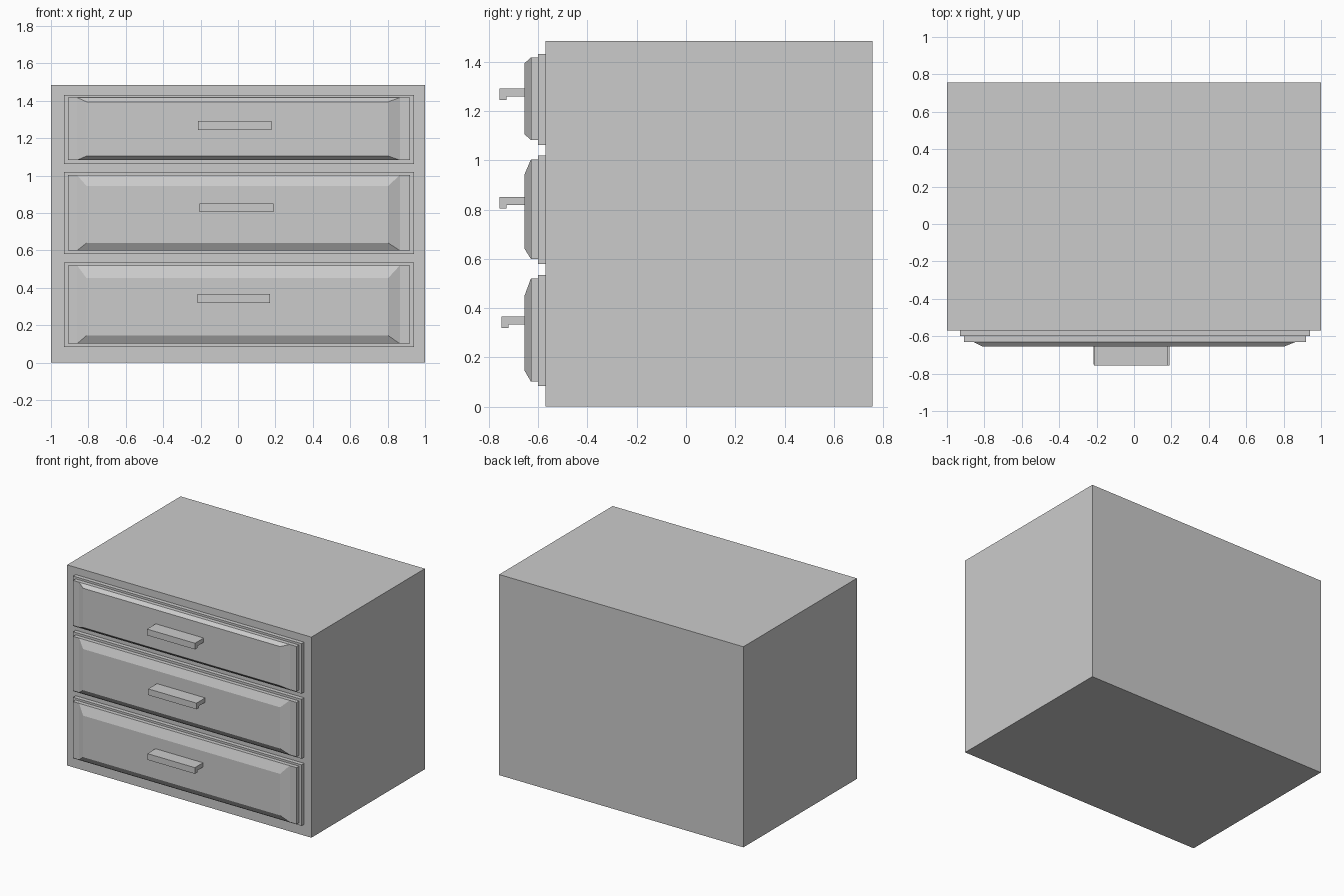
import bpy, bmesh

if "Cube" in bpy.data.objects:
    bpy.data.objects.remove(bpy.data.objects["Cube"])


def make(name, verts, faces):
    mesh = bpy.data.meshes.new(name)
    mesh.from_pydata(verts, [], faces)
    bm = bmesh.new()
    bm.from_mesh(mesh)
    bmesh.ops.recalc_face_normals(bm, faces=bm.faces)
    bm.to_mesh(mesh)
    bm.free()
    obj = bpy.data.objects.new(name, mesh)
    bpy.context.collection.objects.link(obj)
    return obj


def loft(name, back, front, y_back, y_front):
    """Block between two rectangles (x0, x1, z0, z1) facing -y."""
    verts = []
    for (x0, x1, z0, z1), y in ((back, y_back), (front, y_front)):
        verts += [(x0, y, z0), (x1, y, z0), (x1, y, z1), (x0, y, z1)]
    sides = [(i, (i + 1) % 4, (i + 1) % 4 + 4, i + 4) for i in range(4)]
    return make(name, verts, [(0, 1, 2, 3), (4, 5, 6, 7)] + sides)


def extrude_x(name, profile, x0, x1):
    """Sweep a (y, z) profile along x."""
    n = len(profile)
    verts = [(x, y, z) for x in (x0, x1) for y, z in profile]
    sides = [(i, (i + 1) % n, (i + 1) % n + n, i + n) for i in range(n)]
    return make(name, verts, [tuple(range(n)), tuple(range(n, 2 * n))] + sides)


# Cabinet body
body = (-1, 1, 0, 1.485)
loft("cabinet_body", body, body, 0.757, -0.57)

# Drawers: outer plate z, inner plate z, raised face z, handle (x0, x1, top z, front y)
drawers = {
    "bottom": ((0.083, 0.535), (0.102, 0.52), (0.145, 0.452), (-0.217, 0.172, 0.366, -0.75)),
    "middle": ((0.58, 1.02), (0.60, 1.003), (0.64, 0.945), (-0.205, 0.19, 0.851, -0.757)),
    "top": ((1.062, 1.432), (1.083, 1.417), (1.105, 1.395), (-0.215, 0.178, 1.291, -0.757)),
}

for level, (outer, inner, raised, (x0, x1, z, y)) in drawers.items():
    # Stepped plates
    plate = (-0.93, 0.94, *outer)
    loft(level + "_drawer_plate", plate, plate, -0.57, -0.60)
    step = (-0.91, 0.92, *inner)
    loft(level + "_drawer_front", step, step, -0.60, -0.63)
    # Bevelled raised panel
    loft(level + "_drawer_panel", (-0.86, 0.865, *inner), (-0.81, 0.803, *raised), -0.63, -0.655)
    # Pull handle with a downturned lip
    low = z - 0.032
    profile = [(-0.655, z), (y, z), (y, z - 0.046), (y + 0.029, z - 0.046),
               (y + 0.029, low), (-0.655, low)]
    extrude_x(level + "_drawer_handle", profile, x0, x1)
